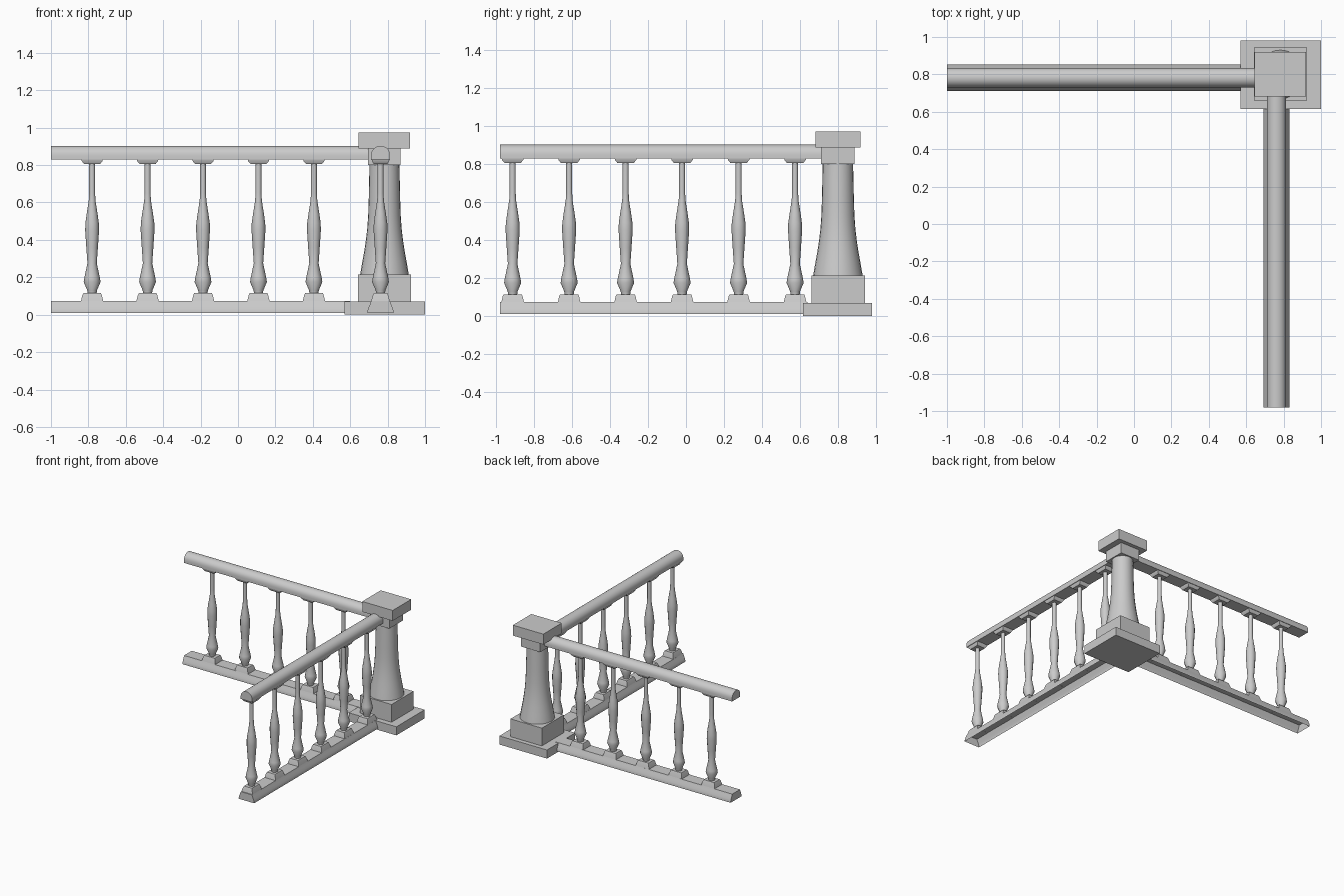
import bpy, bmesh, math
from mathutils import Matrix, Vector

if "Cube" in bpy.data.objects:
    bpy.data.objects.remove(bpy.data.objects["Cube"])


def make_object(name, bm, smooth=False):
    bmesh.ops.recalc_face_normals(bm, faces=bm.faces)
    mesh = bpy.data.meshes.new(name)
    bm.to_mesh(mesh)
    bm.free()
    obj = bpy.data.objects.new(name, mesh)
    bpy.context.collection.objects.link(obj)
    if smooth:
        bpy.ops.object.select_all(action='DESELECT')
        obj.select_set(True)
        bpy.context.view_layer.objects.active = obj
        bpy.ops.object.shade_smooth_by_angle(angle=math.radians(35))
    return obj


def box(name, x0, x1, y0, y1, z0, z1):
    bm = bmesh.new()
    bmesh.ops.create_cube(bm, size=1)
    bmesh.ops.scale(bm, vec=(x1 - x0, y1 - y0, z1 - z0), verts=bm.verts)
    bmesh.ops.translate(bm, vec=((x0 + x1) / 2, (y0 + y1) / 2, (z0 + z1) / 2), verts=bm.verts)
    return make_object(name, bm)


def add_loft(bm, rings, caps=True):
    """Skin a list of closed rings of points."""
    loops = [[bm.verts.new(p) for p in ring] for ring in rings]
    n = len(loops[0])
    for a, b in zip(loops, loops[1:]):
        for i in range(n):
            j = (i + 1) % n
            bm.faces.new((a[i], a[j], b[j], b[i]))
    if caps:
        bm.faces.new(loops[0][::-1])
        bm.faces.new(loops[-1])


def circle_ring(x, y, z, r, n):
    return [(x + r * math.cos(2 * math.pi * i / n), y + r * math.sin(2 * math.pi * i / n), z)
            for i in range(n)]


def rect_ring(x, y, z, hx, hy):
    return [(x - hx, y - hy, z), (x + hx, y - hy, z), (x + hx, y + hy, z), (x - hx, y + hy, z)]


def rail(name, profile, along, centre, start, end, open_bottom=False):
    """Sweep a (side, z) profile along x or y."""
    def place(t, side, z):
        return (t, centre + side, z) if along == 'x' else (centre + side, t, z)
    bm = bmesh.new()
    add_loft(bm, [[place(t, s, z) for s, z in profile] for t in (start, end)])
    bmesh.ops.recalc_face_normals(bm, faces=bm.faces)
    obj_bottom = [f for f in bm.faces if f.normal.z < -0.9]
    if open_bottom:
        bmesh.ops.delete(bm, geom=obj_bottom, context='FACES_ONLY')
    return make_object(name, bm, True)


# Corner post
PX, PY = 0.783, 0.80
box("post_base_slab", 0.57, 1.0, 0.615, 0.98, 0.0, 0.07)
box("post_plinth", 0.642, 0.925, 0.66, 0.943, 0.07, 0.215)
box("post_neck", 0.695, 0.87, 0.71, 0.888, 0.80, 0.888)
box("post_cap", 0.645, 0.92, 0.682, 0.92, 0.888, 0.973)
column = [(0.215, 0.130), (0.28, 0.119), (0.34, 0.108), (0.40, 0.099), (0.46, 0.092),
          (0.53, 0.087), (0.62, 0.084), (0.80, 0.080)]
bm = bmesh.new()
add_loft(bm, [circle_ring(PX, PY, z, r, 24) for z, r in column])
make_object("post_column", bm, True)

# Rails: domed handrail and hollow bottom rail
RX, RY = 0.762, 0.782
dome = [(0.052, 0.83), (0.052, 0.85)]
dome += [(0.052 * math.cos(math.pi * i / 12), 0.852 + 0.051 * math.sin(math.pi * i / 12))
         for i in range(1, 12)]
dome += [(-0.052, 0.85), (-0.052, 0.83)]
half = [(0.07, 0.01), (0.07, 0.018), (0.066, 0.034), (0.058, 0.052), (0.05, 0.073)]
foot = half + [(-s, z) for s, z in reversed(half)]
rail("side_handrail", dome, 'x', RY, -1.0, 0.71)
rail("front_handrail", dome, 'y', RX, -0.98, 0.73)
rail("side_bottom_rail", foot, 'x', RY, -1.0, 0.60, True)
rail("front_bottom_rail", foot, 'y', RX, -0.98, 0.64, True)

# Turned balusters with square blocks top and bottom
spindle = [(0.113, 0.024), (0.13, 0.026), (0.175, 0.045), (0.20, 0.041), (0.275, 0.025),
           (0.36, 0.031), (0.45, 0.037), (0.49, 0.036), (0.54, 0.029), (0.61, 0.018), (0.65, 0.016), (0.81, 0.016)]


def baluster(name, x, y, along):
    def block(z, length, width):
        return rect_ring(x, y, z, *((length, width) if along == 'x' else (width, length)))
    bm = bmesh.new()
    add_loft(bm, [circle_ring(x, y, z, r, 12) for z, r in spindle])
    add_loft(bm, [block(0.072, 0.06, 0.05), block(0.105, 0.052, 0.041), block(0.115, 0.047, 0.036)])
    add_loft(bm, [block(0.805, 0.042, 0.036), block(0.822, 0.056, 0.046), block(0.832, 0.058, 0.048)])
    make_object(name, bm, True)


for i in range(5):
    baluster(f"side_baluster_{i + 1}", -0.78 + 0.2965 * i, RY, 'x')
for i in range(6):
    baluster(f"front_baluster_{i + 1}", RX, -0.913 + 0.2975 * i, 'y')
